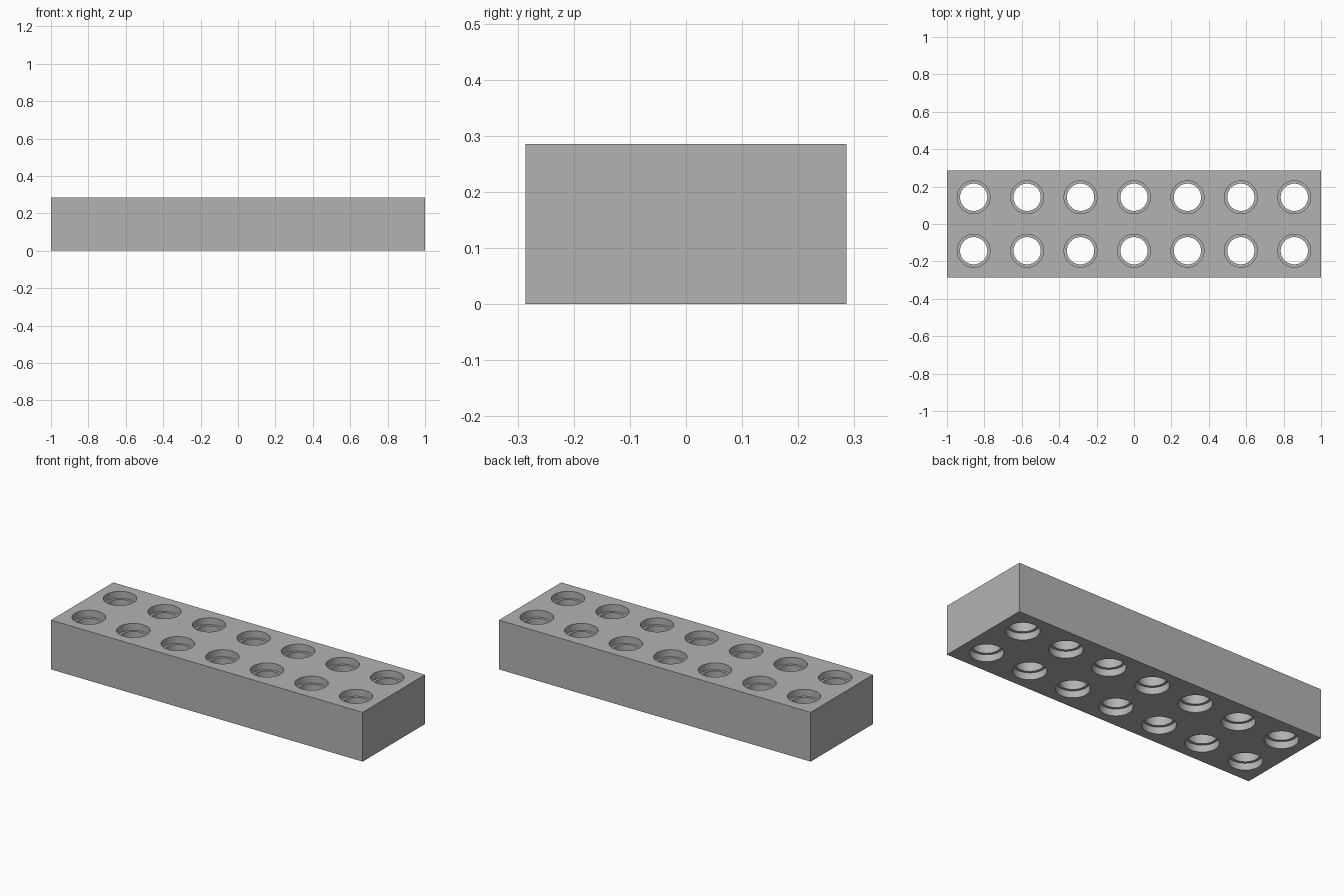
import bpy
import bmesh
import math
from mathutils import Matrix

if "Cube" in bpy.data.objects:
    bpy.data.objects.remove(bpy.data.objects["Cube"], do_unlink=True)

PITCH = 2 / 7
HEIGHT = PITCH
BORE_RADIUS = 0.073
RECESS_RADIUS = 0.088
RECESS_DEPTH = 0.04
SIDES = 48

grey = bpy.data.materials.new("light grey")
grey.use_nodes = True
colour = (0.45, 0.45, 0.45, 1)
grey.diffuse_color = colour
grey.node_tree.nodes["Principled BSDF"].inputs["Base Color"].default_value = colour


def make_object(name, bm):
    mesh = bpy.data.meshes.new(name)
    bm.to_mesh(mesh)
    bm.free()
    mesh.materials.append(grey)
    obj = bpy.data.objects.new(name, mesh)
    bpy.context.collection.objects.link(obj)
    return obj


def stepped_pin(bm, x, y):
    """Lathe one closed cutter: wide at both ends, narrow in the middle."""
    low, high = RECESS_DEPTH, HEIGHT - RECESS_DEPTH
    profile = [(RECESS_RADIUS, -0.05), (RECESS_RADIUS, low), (BORE_RADIUS, low),
               (BORE_RADIUS, high), (RECESS_RADIUS, high), (RECESS_RADIUS, HEIGHT + 0.05)]
    rings = []
    for r, z in profile:
        ring = bmesh.ops.create_circle(bm, segments=SIDES, radius=r,
                                       matrix=Matrix.Translation((x, y, z)))
        rings.append(ring["verts"])
    for a, b in zip(rings, rings[1:]):
        for i in range(SIDES):
            j = (i + 1) % SIDES
            bm.faces.new((a[i], a[j], b[j], b[i]))
    bm.faces.new(rings[0])
    bm.faces.new(rings[-1])


# Solid beam
bm = bmesh.new()
bmesh.ops.create_cube(bm, size=1, matrix=Matrix.Translation((0, 0, HEIGHT / 2))
                      @ Matrix.Diagonal((2, 2 * PITCH, HEIGHT, 1)))
beam = make_object("beam", bm)

# Two rows of seven recessed through holes
bm = bmesh.new()
for row in (-0.5, 0.5):
    for column in range(-3, 4):
        stepped_pin(bm, column * PITCH, row * PITCH)
bmesh.ops.recalc_face_normals(bm, faces=bm.faces)
cutter = make_object("hole_cutter", bm)

cut = beam.modifiers.new("holes", "BOOLEAN")
cut.operation = "DIFFERENCE"
cut.solver = "EXACT"
cut.object = cutter
bpy.context.view_layer.objects.active = beam
beam.select_set(True)
bpy.ops.object.modifier_apply(modifier=cut.name)
bpy.data.objects.remove(cutter, do_unlink=True)

# Round bores with crisp rims
bpy.ops.object.shade_smooth_by_angle(angle=math.radians(30))
